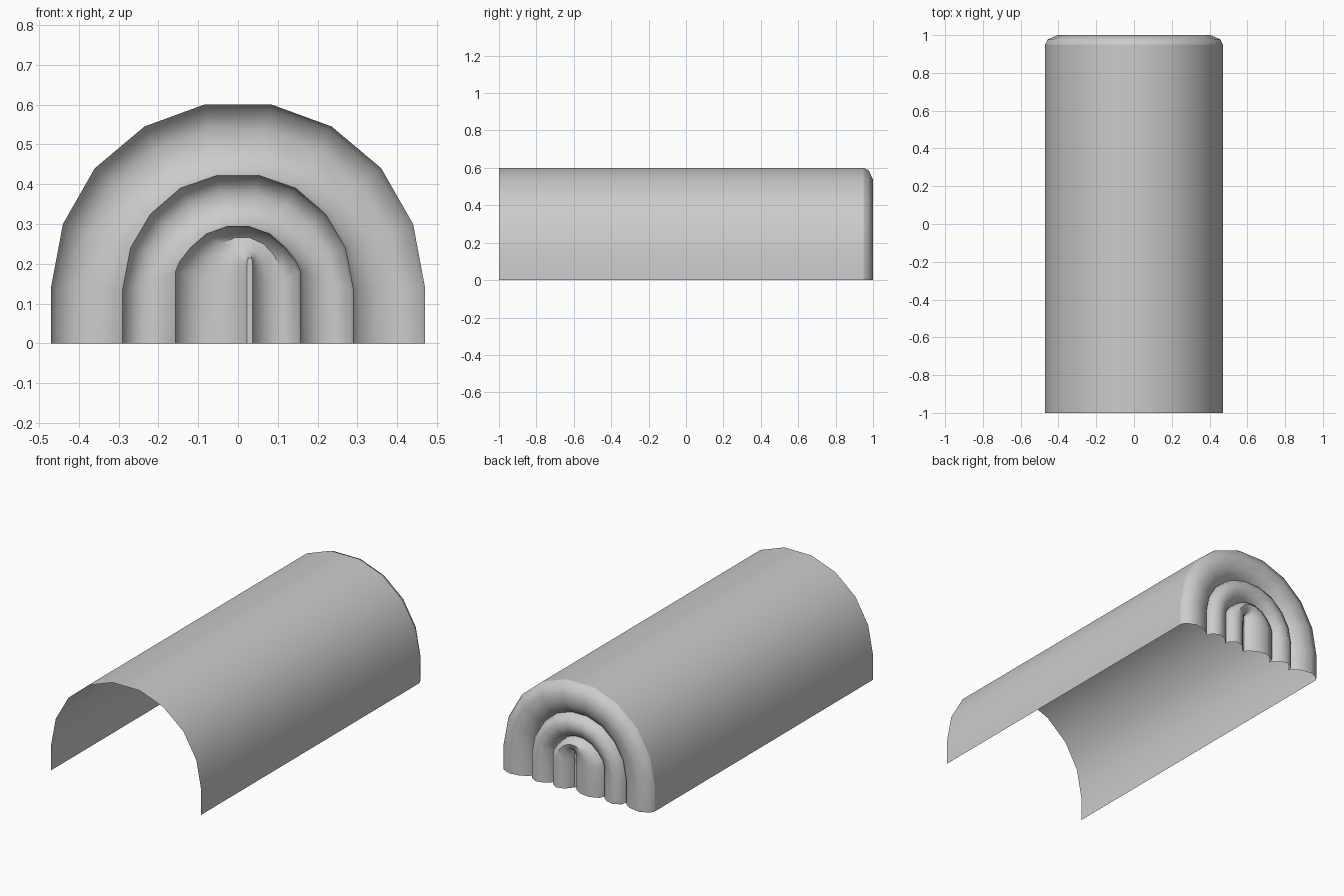
import bpy, bmesh, math

if "Cube" in bpy.data.objects:
    bpy.data.objects.remove(bpy.data.objects["Cube"])

# Half arches (x, z) from the ground to near the crown: rim, two creases
RIM = [(.47, 0), (.47, .14), (.44, .30), (.36, .44), (.235, .545), (.085, .60)]
FOLD_1 = [(.29, 0), (.29, .135), (.27, .24), (.22, .325), (.145, .39), (.053, .422)]
FOLD_2 = [(.157, 0), (.157, .18), (.147, .205), (.12, .24), (.08, .275), (.027, .294)]
# Innermost fold pinches to an off-centre slit
SLIT = [(.007, 0), (.007, .12), (.007, .16), (.007, .19), (.007, .205), (.004, .215)]
SLIT_X = .03


def arch(half, cx=0):
    return [(cx - x, z) for x, z in half] + [(cx + x, z) for x, z in reversed(half)]


def blend(a, b, t):
    return [(p[0] + (q[0] - p[0]) * t, p[1] + (q[1] - p[1]) * t) for p, q in zip(a, b)]


def loft(name, rows, close_last=False):
    """Skin a list of (outline, y) rows into one open sheet."""
    bm = bmesh.new()
    rings = [[bm.verts.new((x, y, z)) for x, z in pts] for pts, y in rows]
    for a, b in zip(rings, rings[1:]):
        for i in range(len(a) - 1):
            bm.faces.new((a[i], a[i + 1], b[i + 1], b[i]))
    if close_last:
        r = rings[-1]
        n = len(r)
        for i in range(n // 2 - 1):
            bm.faces.new((r[i], r[i + 1], r[n - 2 - i], r[n - 1 - i]))
    mesh = bpy.data.meshes.new(name)
    bm.to_mesh(mesh)
    bm.free()
    # Make the outside face outward
    obj = bpy.data.objects.new(name, mesh)
    bpy.context.collection.objects.link(obj)
    bpy.context.view_layer.objects.active = obj
    obj.select_set(True)
    bpy.ops.object.shade_smooth_by_angle(angle=math.radians(50))
    obj.select_set(False)
    return obj


# Half-round tunnel body, open at the front and underneath
rim = arch(RIM)
body = loft("tunnel_shell", [(rim, .95), (rim, -1)])
body.data.flip_normals()

# Rolled end: three nested padded rings
folds = [rim, arch(FOLD_1), arch(FOLD_2), arch(SLIT, SLIT_X)]
bulge = [(.07, .977), (.36, 1.0), (.70, .99), (.93, .965), (1, .945)]
rows = [(rim, .95)]
for outer, inner in zip(folds, folds[1:]):
    rows += [(blend(outer, inner, t), y) for t, y in bulge]
end = loft("rolled_end", rows, close_last=True)

# Orient both sheets: shell away from the axis, end toward +y
for obj, outward in ((body, lambda p: p.normal.x * p.center.x + p.normal.z * p.center.z),
                     (end, lambda p: p.normal.y)):
    if sum(outward(p) * p.area for p in obj.data.polygons) < 0:
        obj.data.flip_normals()
